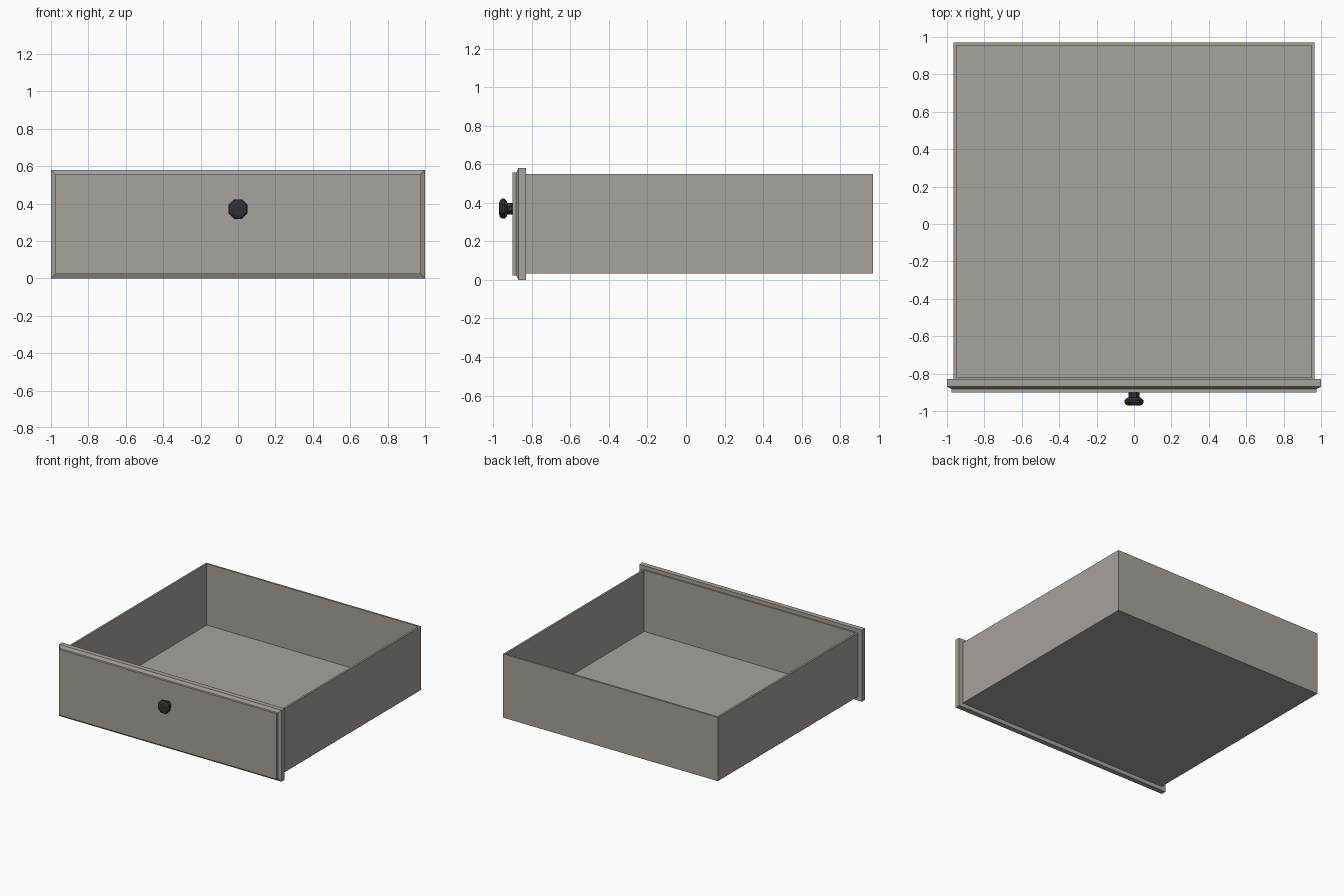
import bpy, bmesh, math
from mathutils import Matrix

if "Cube" in bpy.data.objects:
    bpy.data.objects.remove(bpy.data.objects["Cube"])


def material(name, rgb):
    m = bpy.data.materials.new(name)
    m.diffuse_color = (*rgb, 1)
    m.use_nodes = True
    m.node_tree.nodes["Principled BSDF"].inputs["Base Color"].default_value = m.diffuse_color
    return m


WOOD = material("grey painted wood", (0.39, 0.36, 0.335))
IRON = material("dark iron", (0.03, 0.03, 0.03))


def finish(name, bm, mat):
    bmesh.ops.recalc_face_normals(bm, faces=bm.faces)
    me = bpy.data.meshes.new(name)
    bm.to_mesh(me)
    bm.free()
    me.materials.append(mat)
    ob = bpy.data.objects.new(name, me)
    bpy.context.collection.objects.link(ob)
    return ob


def box(lo, hi):
    bm = bmesh.new()
    size = [b - a for a, b in zip(lo, hi)]
    mid = [(a + b) / 2 for a, b in zip(lo, hi)]
    bmesh.ops.create_cube(bm, size=1, matrix=Matrix.Translation(mid) @ Matrix.Diagonal((*size, 1)))
    return bm


def face_towards(bm, axis, sign):
    bm.normal_update()
    return max(bm.faces, key=lambda f: f.normal[axis] * sign)


# Open tray: box with its top inset and pushed down to the floor
bm = box((-0.965, -0.835, 0.033), (0.965, 0.97, 0.55))
top = face_towards(bm, 2, 1)
bmesh.ops.inset_individual(bm, faces=[top], thickness=0.022)
inner = bmesh.ops.extrude_discrete_faces(bm, faces=[top])["faces"][0]
bmesh.ops.translate(bm, verts=inner.verts, vec=(0, 0, -0.497))
finish("drawer_tray", bm, WOOD)

# Front board: sloped border, then a raised centre panel
bm = box((-1, -0.87, 0), (1, -0.83, 0.58))
front = face_towards(bm, 1, -1)
bmesh.ops.inset_individual(bm, faces=[front], thickness=0.033)
bmesh.ops.translate(bm, verts=front.verts, vec=(0, -0.012, 0))
panel = bmesh.ops.extrude_discrete_faces(bm, faces=[front])["faces"][0]
bmesh.ops.translate(bm, verts=panel.verts, vec=(0, -0.018, 0))
finish("drawer_front", bm, WOOD)

# Knob: eight-sided lathe of (radius, y)
profile = [(0.033, -0.895), (0.033, -0.927), (0.044, -0.931), (0.056, -0.942),
           (0.056, -0.955), (0.047, -0.966), (0.034, -0.97)]
bm = bmesh.new()
rings = []
for r, y in profile:
    angles = [math.pi / 8 + k * math.pi / 4 for k in range(8)]
    rings.append([bm.verts.new((r * math.cos(a), y, 0.37 + r * math.sin(a))) for a in angles])
for a, b in zip(rings, rings[1:]):
    for k in range(8):
        j = (k + 1) % 8
        bm.faces.new((a[k], a[j], b[j], b[k]))
bm.faces.new(rings[0])
bm.faces.new(rings[-1])
finish("knob", bm, IRON)
